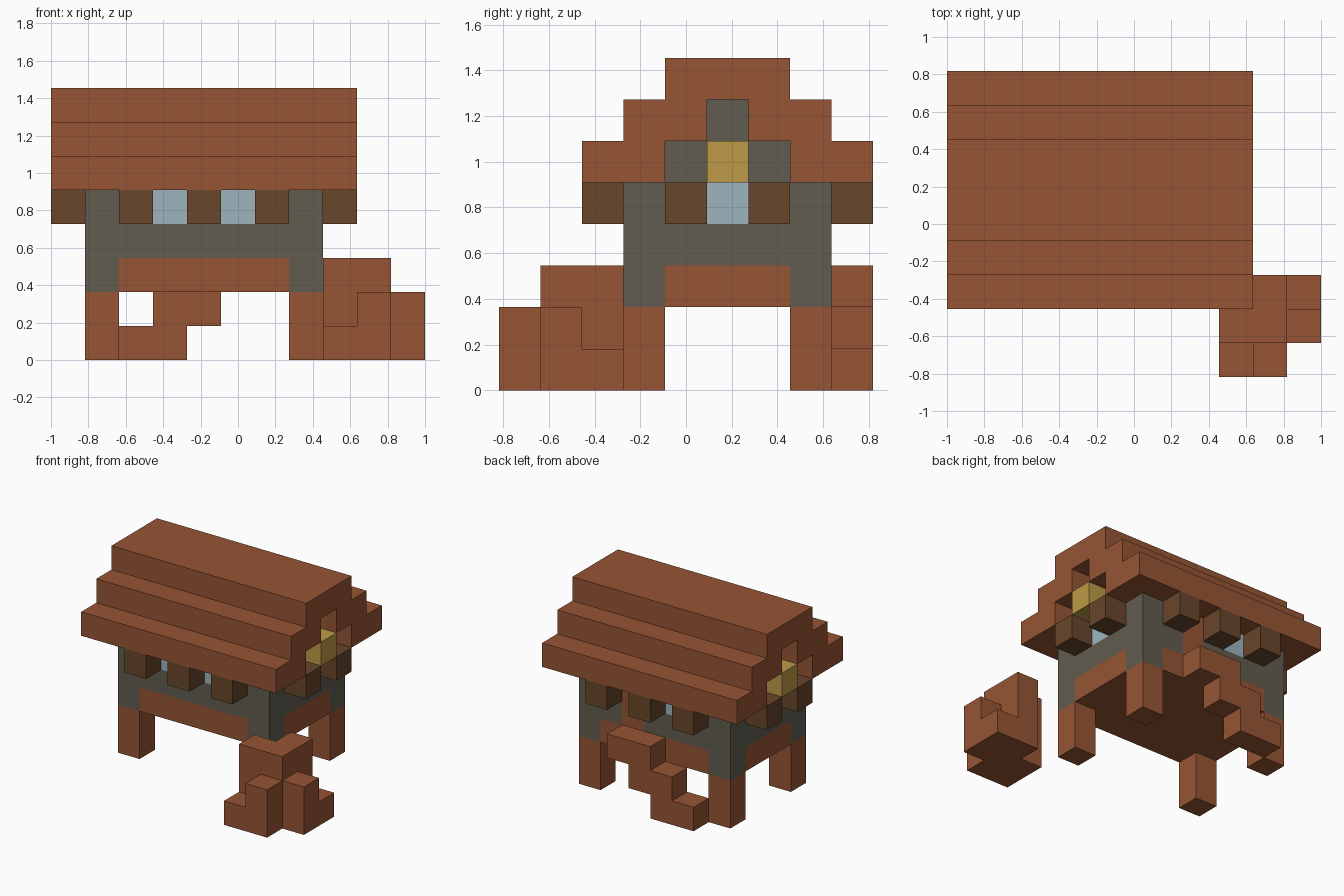
import bpy, bmesh
from itertools import product
from mathutils import Vector

cube = bpy.data.objects.get("Cube")
if cube:
    bpy.data.objects.remove(cube, do_unlink=True)

U = 2 / 11                                   # edge of one block
ORIGIN = Vector((4 * U - 1, U / 2, 0))       # low corner of the block under the ridge centre


def material(name, r, g, b):
    m = bpy.data.materials.new(name)
    m.use_nodes = True
    m.diffuse_color = (r, g, b, 1)
    m.node_tree.nodes["Principled BSDF"].inputs["Base Color"].default_value = (r, g, b, 1)
    return m


red_wood = material("red wood", .305, .091, .034)
stone = material("grey stone", .122, .107, .08)
dark_wood = material("dark wood", .138, .061, .023)
glass = material("pale blue glass", .337, .462, .521)
gold = material("lantern gold", .515, .323, .061)

blocks = {}                                  # block position -> part name
colours = {}                                 # part name -> material


def span(n):
    return range(-n, n + 1)


def fill(name, mat, xs, ys, zs):
    colours[name] = mat
    for cell in product(xs, ys, zs):
        blocks[cell] = name


# Stepped roof, with the gable ends set back one block
for step in range(3):
    fill("roof", red_wood, span(4), span(3 - step), [5 + step])
for step in range(2):
    fill("gable_wall", stone, span(3), span(1 - step), [5 + step])
    for x, y in product((-4, 4), span(1 - step)):
        blocks.pop((x, y, 5 + step))

# Walls, floor, stone corners and legs
fill("walls", stone, span(3), span(2), (3, 4))
fill("floor", red_wood, span(3), span(2), [2])
fill("walls", stone, (-3, 3), (-2, 2), [2])
fill("legs", red_wood, (-3, 3), (-2, 2), (0, 1))

# Beam ends under the eaves
fill("beam_ends", dark_wood, (-2, 0, 2), (-3, 3), [4])
fill("beam_ends", dark_wood, (-4, 4), (-1, 1), [4])

# Windows, back door and gable lanterns
fill("windows", glass, (-1, 1), (-2, 2), [4])
fill("windows", glass, (-3, 3), [0], [4])
fill("door", red_wood, [1], [2], (3, 4))
fill("lanterns", gold, (-4, 4), [0], [5])

# Back stairs climbing towards the door
for step in range(3):
    fill("stairs", red_wood, (step - 2, step - 1), [3], [step])

# Stepped mound beside the house: (x, y, height)
for x, y, height in ((4, -5, 1), (5, -5, 2), (4, -4, 3), (5, -4, 3),
                     (5, -3, 3), (6, -4, 2), (6, -3, 1)):
    fill("mound", red_wood, [x], [y], range(height))


def build(name):
    """Make one mesh from the exposed sides of a part's blocks."""
    bm = bmesh.new()
    for cell in [c for c, part in blocks.items() if part == name]:
        for axis, sign in product(range(3), (-1, 1)):
            normal = Vector((0, 0, 0))
            normal[axis] = sign
            beside = list(cell)
            beside[axis] += sign
            if tuple(beside) in blocks:
                continue
            side = Vector((0, 0, 0))
            side[(axis + 1) % 3] = 1
            up = normal.cross(side)
            centre = Vector(cell) + (Vector((1, 1, 1)) + normal) / 2
            corners = [centre + (side * a + up * b) / 2
                       for a, b in ((-1, -1), (1, -1), (1, 1), (-1, 1))]
            bm.faces.new([bm.verts.new(ORIGIN + p * U) for p in corners])
    bmesh.ops.remove_doubles(bm, verts=bm.verts, dist=.001)
    bmesh.ops.dissolve_limit(bm, angle_limit=.01, verts=bm.verts, edges=bm.edges)
    mesh = bpy.data.meshes.new(name)
    bm.to_mesh(mesh)
    bm.free()
    mesh.materials.append(colours[name])
    bpy.context.collection.objects.link(bpy.data.objects.new(name, mesh))


for part in colours:
    build(part)
